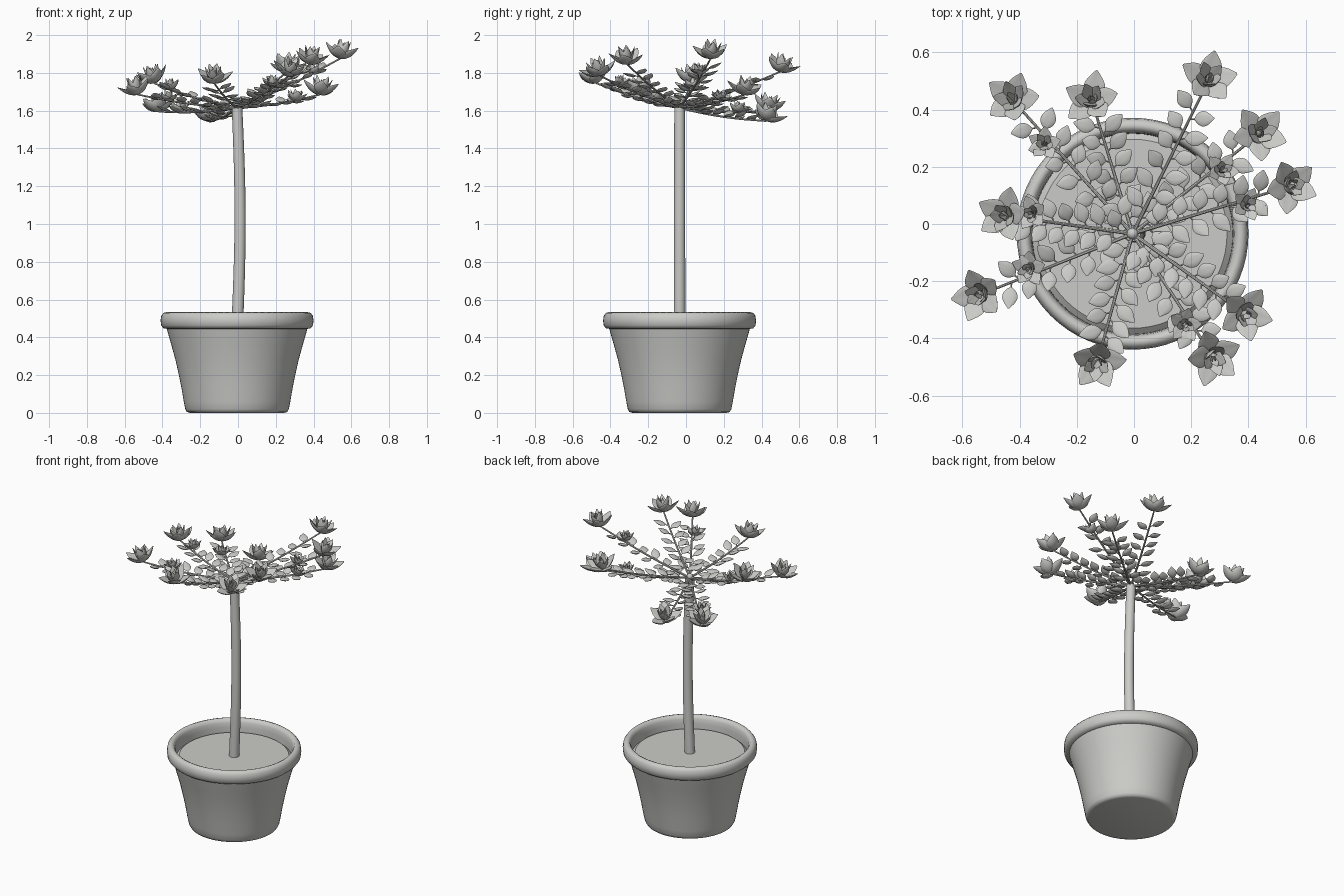
import bpy, bmesh, math, random
from mathutils import Vector, Matrix

random.seed(4)
cube = bpy.data.objects.get("Cube")
if cube:
    bpy.data.objects.remove(cube)

grey = bpy.data.materials.new("plain_grey")
grey.use_nodes = True
grey.diffuse_color = (0.6, 0.6, 0.58, 1)
grey.node_tree.nodes["Principled BSDF"].inputs["Base Color"].default_value = (0.6, 0.6, 0.58, 1)
UP = Vector((0, 0, 1))
AXIS = Vector((-0.005, -0.034, 0))  # the pot and trunk stand here


def finish(name, bm, angle=40):
    bmesh.ops.recalc_face_normals(bm, faces=bm.faces)
    mesh = bpy.data.meshes.new(name)
    bm.to_mesh(mesh)
    bm.free()
    obj = bpy.data.objects.new(name, mesh)
    bpy.context.collection.objects.link(obj)
    mesh.materials.append(grey)
    bpy.ops.object.select_all(action='DESELECT')
    obj.select_set(True)
    bpy.context.view_layer.objects.active = obj
    bpy.ops.object.shade_smooth_by_angle(angle=math.radians(angle))
    return obj


def lathe(name, profile, angle, steps=64):
    bm = bmesh.new()
    verts = [bm.verts.new(AXIS + Vector((r, 0, z))) for r, z in profile]
    edges = [bm.edges.new(pair) for pair in zip(verts, verts[1:])]
    bmesh.ops.spin(bm, geom=verts + edges, cent=AXIS, axis=UP,
                   angle=math.tau, steps=steps)
    bmesh.ops.remove_doubles(bm, verts=bm.verts, dist=1e-4)
    return finish(name, bm, angle)


def skin(bm, rings):
    """Join rings of points into a closed skin."""
    rings = [[bm.verts.new(p) for p in ring] for ring in rings]
    count = len(rings[0])
    for low, high in zip(rings, rings[1:]):
        for k in range(count):
            n = (k + 1) % count
            bm.faces.new((low[k], low[n], high[n], high[k]))
    bm.faces.new(rings[0][::-1])
    bm.faces.new(rings[-1])


def circle(sides):
    return [(math.cos(a), math.sin(a)) for a in (math.tau * k / sides for k in range(sides))]


def tube(bm, points, radii, sides):
    rings = []
    for i, p in enumerate(points):
        ahead = points[min(i + 1, len(points) - 1)] - points[max(i - 1, 0)]
        turn = UP.rotation_difference(ahead)
        rings.append([p + turn @ Vector((radii[i] * c, radii[i] * s, 0)) for c, s in circle(sides)])
    skin(bm, rings)


def blade(bm, base, along, normal, length, width, puff, cup, curl):
    """Plump, pointed leaf or petal growing from base."""
    y = along.normalized()
    x = y.cross(normal).normalized()
    z = x.cross(y)
    rings = []
    for i in range(9):
        t = i / 8
        half = 0.5 * width * max(0.05, math.sin(math.pi * t ** 0.85)) ** 0.85
        middle = base + y * (length * t) + z * (length * curl * (t * t - 0.35 * t))
        rings.append([middle + x * (half * c) + z * (half * (puff * s + cup * c * c))
                      for c, s in circle(10)])
    skin(bm, rings)


def flower(bm, base, axis, size):
    """Whorls of petals, steeper and smaller toward the middle."""
    turn = UP.rotation_difference(axis)
    start = random.uniform(0, math.tau)
    # count, length, width, rise in degrees
    for ring, (count, length, width, rise) in enumerate(
            ((5, 0.115, 0.078, 24), (5, 0.105, 0.05, 56), (4, 0.085, 0.028, 72))):
        for k in range(count):
            a = start + math.tau * (k + 0.5 * ring) / count + random.uniform(-0.12, 0.12)
            e = math.radians(rise + random.uniform(-9, 9))
            out = Vector((math.cos(a), math.sin(a), 0))
            along = turn @ (out * math.cos(e) + UP * math.sin(e))
            normal = turn @ (UP * math.cos(e) - out * math.sin(e))
            blade(bm, base, along, normal, length * size, width * size, 0.25, 0.25, 0.25)


# Pot with a rolled rim and an open inside
lathe("pot", [(0, 0), (0.25, 0), (0.266, 0.005), (0.274, 0.02), (0.282, 0.06), (0.294, 0.13),
              (0.308, 0.2), (0.326, 0.28), (0.348, 0.36), (0.368, 0.43), (0.372, 0.445),
              (0.39, 0.448), (0.402, 0.463), (0.405, 0.49), (0.401, 0.515), (0.39, 0.529),
              (0.376, 0.533), (0.363, 0.527), (0.355, 0.51), (0.351, 0.48), (0.35, 0.43)], 50)
lathe("soil", [(0, 0.457), (0.33, 0.457), (0.35, 0.44)], 20)

# Gently bowed trunk
bm = bmesh.new()
hub = AXIS + UP * 1.615
trunk = [AXIS + Vector((0.016 * math.sin(math.pi * t), 0, 0.44 + 1.175 * t))
         for t in (k / 12 for k in range(13))]
tube(bm, trunk, [0.031 - 0.003 * k / 12 for k in range(13)], 20)
bmesh.ops.create_uvsphere(bm, u_segments=12, v_segments=8, radius=0.02,
                          matrix=Matrix.Translation(hub + UP * 0.008))
finish("trunk", bm)

# Flower centre of each branch, and where a smaller side flower sits (0 = none)
branches = [((0.265, 0.51, 1.86), 0), ((0.445, 0.32, 1.74), 0.68), ((0.555, 0.135, 1.93), 0.72),
            ((0.395, -0.32, 1.90), 0), ((0.28, -0.47, 1.84), 0.72), ((-0.13, -0.49, 1.80), 0),
            ((-0.545, -0.25, 1.74), 0.67), ((-0.46, 0.03, 1.80), 0.8), ((-0.43, 0.44, 1.65), 0.7),
            ((-0.15, 0.44, 1.60), 0)]
stems, leaves, petals = bmesh.new(), bmesh.new(), bmesh.new()
for centre, side_at in branches:
    centre = Vector(centre)
    flat = centre - hub
    flat.z = 0
    flat.normalize()
    across = UP.cross(flat)
    lean = UP + flat * 0.3
    tip = centre - lean * 0.055
    span = tip - hub

    def at(t):
        return hub + span * t - UP * (0.012 * math.sin(math.pi * t))

    tube(stems, [at(k / 8) for k in range(9)], [0.007 - 0.0003 * k for k in range(9)], 8)
    flower(petals, tip, lean, 1.0)
    if side_at:
        bud = at(side_at) + across * random.choice((-0.02, 0.02))
        tube(stems, [at(side_at - 0.1), bud], [0.004, 0.004], 6)
        flower(petals, bud, UP + flat * 0.2, 0.62)

    # Leaf pairs along the branch
    pairs = 6
    for k in range(pairs):
        t = 0.13 + 0.65 * k / (pairs - 1)
        for side in (-1, 1):
            along = flat * 0.55 + across * side + UP * random.uniform(-0.05, 0.4)
            spot = at(t + 0.025 * side)
            stalk = spot + along.normalized() * 0.018
            tube(stems, [spot, stalk], [0.003, 0.003], 5)
            blade(leaves, stalk, along, UP, random.uniform(0.068, 0.085), 0.054, 0.3, 0.1, 0.15)

finish("branches", stems)
finish("leaves", leaves, 60)
finish("flower_petals", petals, 60)
